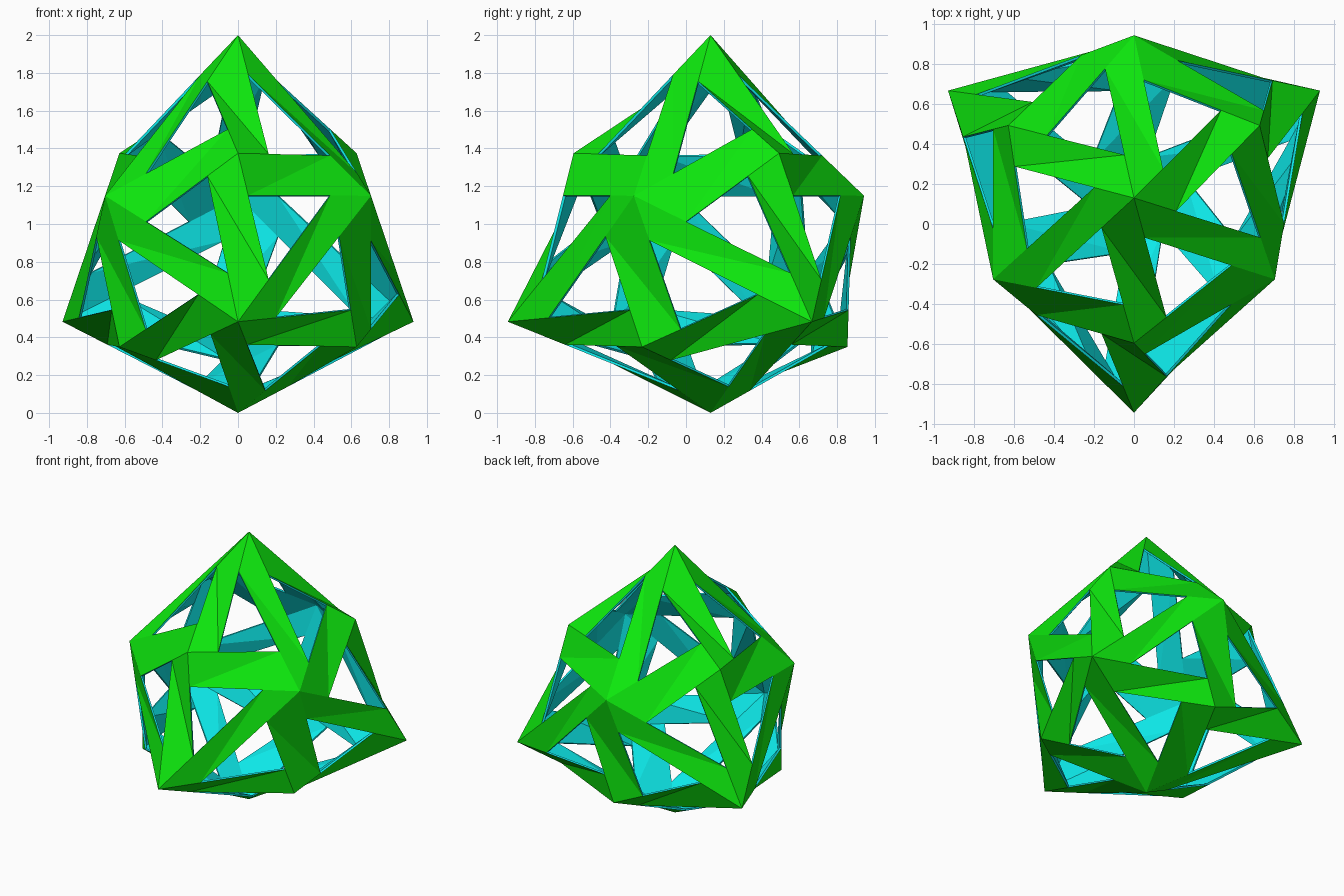
import bpy, bmesh, math
from mathutils import Vector

if "Cube" in bpy.data.objects:
    bpy.data.objects.remove(bpy.data.objects["Cube"])

RA, RB, RO = 1.138, 0.862, 0.888      # radii of the three corner families
CENTRE = Vector((0, 0.13, RB))
INNER = 0.983                         # inner skin scale
K = 3.0                               # swirl ratio of the openings


def material(name, rgb):
    m = bpy.data.materials.new(name)
    m.diffuse_color = (*rgb, 1)
    m.use_nodes = True
    m.node_tree.nodes["Principled BSDF"].inputs["Base Color"].default_value = m.diffuse_color
    return m


# Corner directions: tetrahedron, counter-tetrahedron, octahedron
h = math.sqrt(8) / 3
tet = [Vector((0, 0, 1))] + [
    Vector((h * math.cos(math.radians(a)), h * math.sin(math.radians(a)), -1 / 3))
    for a in (-90, 30, 150)]

bm = bmesh.new()
cache = {}
tips = {}                             # directed edge -> strut side point


def key(p):
    return tuple(round(c, 4) + 0.0 for c in p)


def vert(p, scale):
    k = key(p) + (scale,)
    if k not in cache:
        cache[k] = bm.verts.new(CENTRE + p * scale)
    return cache[k]


def face(points, mat):
    f = bm.faces.new(points)
    f.material_index = mat


def opening(tri):
    # Swirled triangular opening: store strut side points and build hole walls
    if (tri[1] - tri[0]).cross(tri[2] - tri[0]).dot(tri[0]) < 0:
        tri = [tri[0], tri[2], tri[1]]
    hole = [(tri[i] * K * K + tri[(i + 1) % 3] * K + tri[(i + 2) % 3]) / (K * K + K + 1)
            for i in range(3)]
    for i in range(3):
        j = (i + 1) % 3
        tips[key(tri[i]), key(tri[j])] = (tri[i], tri[j], hole[j])
        face([vert(hole[i], 1), vert(hole[j], 1),
              vert(hole[j], INNER), vert(hole[i], INNER)], 1)


# 24 openings, each between one corner of every family
for i in range(4):
    for j in range(4):
        for k in range(4):
            if len({i, j, k}) == 3:
                opening([tet[i] * RA, -tet[j] * RB,
                         (tet[i] + tet[k]).normalized() * RO])

# 36 struts: two triangles folded across the strut, green outside and cyan inside
for (a, b), (start, end, left) in tips.items():
    if a < b:
        right = tips[b, a][2]
        for tri in ((start, right, left), (end, left, right)):
            face([vert(p, 1) for p in tri], 0)
            face([vert(p, INNER) for p in reversed(tri)], 1)

mesh = bpy.data.meshes.new("lattice_shell")
bm.to_mesh(mesh)
bm.free()
mesh.materials.append(material("green_outside", (0.004, 0.8, 0.004)))
mesh.materials.append(material("cyan_inside", (0.004, 0.8, 0.8)))
shell = bpy.data.objects.new("lattice_shell", mesh)
bpy.context.collection.objects.link(shell)
